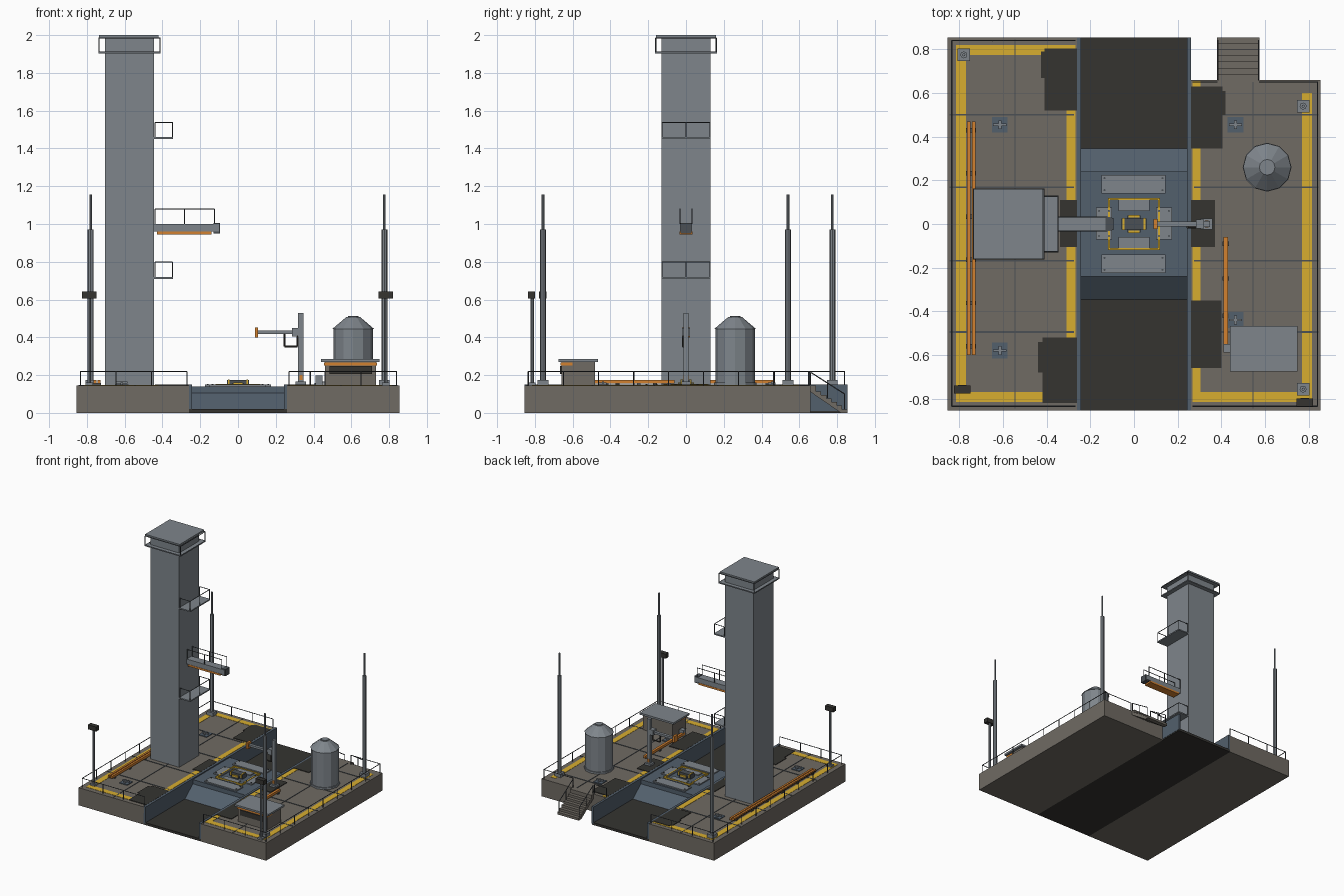
import bpy, bmesh, math
from mathutils import Vector, Matrix

if "Cube" in bpy.data.objects:
    bpy.data.objects.remove(bpy.data.objects["Cube"])


def mat(name, r, g, b):
    m = bpy.data.materials.new(name)
    m.diffuse_color = (r, g, b, 1)
    m.use_nodes = True
    m.node_tree.nodes["Principled BSDF"].inputs["Base Color"].default_value = m.diffuse_color
    return m


CONCRETE = mat("concrete", .16, .145, .125)
STEEL = mat("steel", .21, .235, .26)
BLUE = mat("blue_steel", .085, .115, .15)
DARK = mat("scorched", .035, .034, .03)
RAIL = mat("rail_grey", .07, .08, .09)
YELLOW = mat("yellow_paint", .68, .42, .03)
ORANGE = mat("orange_paint", .65, .22, .03)
DECK = 0.145


class Part:
    """Collects primitives into one named mesh object."""
    def __init__(self, name, material):
        self.name, self.material, self.bm = name, material, bmesh.new()

    def box(self, x0, x1, y0, y1, z0, z1):
        m = Matrix.Translation(((x0+x1)/2, (y0+y1)/2, (z0+z1)/2)) @ Matrix.Diagonal((x1-x0, y1-y0, z1-z0, 1))
        bmesh.ops.create_cube(self.bm, size=1, matrix=m)
        return self

    def cyl(self, x, y, z0, z1, r0, r1=None, n=8):
        bmesh.ops.create_cone(self.bm, cap_ends=True, segments=n, radius1=r0, radius2=r0 if r1 is None else r1,
                              depth=z1-z0, matrix=Matrix.Translation((x, y, (z0+z1)/2)))
        return self

    def rod(self, a, b, r=.003, n=6):
        a, b = Vector(a), Vector(b)
        m = Matrix.Translation((a+b)/2) @ (b-a).to_track_quat('Z', 'Y').to_matrix().to_4x4()
        bmesh.ops.create_cone(self.bm, cap_ends=True, segments=n, radius1=r, radius2=r, depth=(b-a).length, matrix=m)
        return self

    def prism(self, yz, x0, x1):
        vs = [self.bm.verts.new((x0, y, z)) for y, z in yz]
        f = self.bm.faces.new(vs)
        ext = bmesh.ops.extrude_face_region(self.bm, geom=[f])["geom"]
        bmesh.ops.translate(self.bm, vec=(x1-x0, 0, 0), verts=[v for v in ext if isinstance(v, bmesh.types.BMVert)])
        return self

    def railing(self, pts, z, h, step=.19, levels=(1,)):
        for (ax, ay), (bx, by) in zip(pts, pts[1:]):
            a, b = Vector((ax, ay, z)), Vector((bx, by, z))
            for k in levels:
                up = Vector((0, 0, h*k))
                self.rod(a+up, b+up)
            n = max(1, round((b-a).length/step))
            for i in range(n+1):
                p = a.lerp(b, i/n)
                self.rod(p, p+Vector((0, 0, h)))
        return self

    def done(self):
        bmesh.ops.recalc_face_normals(self.bm, faces=self.bm.faces)
        me = bpy.data.meshes.new(self.name)
        self.bm.to_mesh(me)
        self.bm.free()
        me.materials.append(self.material)
        ob = bpy.data.objects.new(self.name, me)
        bpy.context.collection.objects.link(ob)
        return ob


# concrete decks
Part("left_deck", CONCRETE).box(-.855, -.26, -.855, .855, 0, DECK).done()
Part("right_deck", CONCRETE).box(.26, .855, -.855, .66, 0, DECK).done()

# stairs at the back of the right deck
N = 7
prof = [(.66, .11), (.66, DECK)]
for i in range(N):
    y, z = .66+.195*i/N, DECK*(1-(i+.6)/(N+.6))
    prof += [(y, z), (y+.195/N, z)] if i else [(.66+.195/N, DECK)]
prof += [(.855, 0), (.82, 0)]
Part("stairs", CONCRETE).prism(prof, .38, .575).done()
p = Part("stair_rails", RAIL)
for x in (.385, .57):
    p.rod((x, .66, .215), (x, .84, .10))
    for t in (0, .5, 1):
        y = .66+.18*t
        p.rod((x, y, DECK*(1-t)*.95+.01), (x, y, .215-.115*t))
p.done()

# flame trench: floor, side liners, deflector
Part("trench_floor", DARK).box(-.26, .26, -.855, .855, 0, .02).done()
p = Part("trench_liners", BLUE)
for s in (-1, 1):
    p.box(*sorted((s*.243, s*.262)), -.855, .855, .01, DECK+.004)
p.done()
Part("flame_deflector", BLUE).prism([(-.345, .02), (-.24, .105), (.24, .105), (.345, .02)], -.243, .243).done()

# launch table with plates, bolts, marked square and central mount
Part("launch_table", BLUE).box(-.265, .265, -.24, .24, .105, .14).done()
plates = [(-.15, .145, .14, .225), (-.15, .145, -.225, -.14), (-.175, -.10, -.07, .075), (.10, .175, -.07, .075)]
p, b = Part("table_plates", STEEL), Part("plate_bolts", RAIL)
for x0, x1, y0, y1 in plates:
    p.box(x0, x1, y0, y1, .14, .149)
    for x in (x0+.015, x1-.015):
        for y in (y0+.015, y1-.015):
            b.cyl(x, y, .149, .154, .005, n=6)
p.box(-.07, .07, -.12, -.06, .14, .147).box(-.07, .07, .06, .12, .14, .147).done()
b.done()
p = Part("table_marking", YELLOW)
for s in (-1, 1):
    p.box(-.12, .12, s*.115-.005, s*.115+.005, .14, .152)
    p.box(s*.115-.005, s*.115+.005, -.12, .12, .14, .152)
p.done()
Part("central_mount", RAIL).box(-.058, .058, -.025, .025, .14, .175).box(-.03, .03, -.04, .04, .14, .158).done()
p = Part("mount_clamps", YELLOW)
for s in (-1, 1):
    p.box(s*.048-.004, s*.048+.004, -.028, .028, .15, .178)
    p.box(-.025, .025, s*.036-.006, s*.036+.006, .15, .162)
p.done()

# painted borders and slab joints
p = Part("yellow_borders", YELLOW)
T = DECK+.002
for x0, x1, y0, y1 in [(-.815, -.77, -.815, .82), (-.31, -.268, -.815, .82), (-.77, -.31, -.815, -.77), (-.77, -.31, .775, .82),
                       (.268, .305, -.815, .655), (.77, .815, -.815, .60), (.305, .77, -.815, -.77)]:
    p.box(x0, x1, y0, y1, DECK-.005, T)
p.done()
p = Part("slab_joints", RAIL)
for s in (-1, 1):
    for y in (-.495, -.168, .168, .5):
        p.box(*sorted((s*.275, s*.845)), y-.004, y+.004, DECK-.005, T+.001)
    p.box(s*.545-.003, s*.545+.003, -.845, .845 if s < 0 else .65, DECK-.005, T+.001)
p.done()
p = Part("scorch_patches", DARK)
for x0, x1, y0, y1 in [(-.41, -.262, .52, .805), (-.425, -.41, .67, .79), (-.34, -.262, -.105, .11),
                       (-.42, -.262, -.82, -.52), (-.44, -.42, -.68, -.54), (.262, .405, .345, .63), (.405, .42, .5, .61),
                       (.262, .372, -.105, .11), (.262, .402, -.66, -.35)]:
    p.box(x0, x1, y0, y1, DECK-.005, T+.003)
p.done()

# perimeter railings
p = Part("deck_railings", RAIL)
p.railing([(-.27, .84), (-.835, .84), (-.835, -.835), (-.27, -.835)], DECK, .075)
p.railing([(.27, .65), (.38, .65)], DECK, .075)
p.railing([(.575, .65), (.84, .65), (.84, -.835), (.27, -.835)], DECK, .075)
p.done()

# service tower, roof and roof gallery
Part("service_tower", STEEL).box(-.705, -.445, -.13, .13, DECK, 1.985).done()
Part("tower_roof", STEEL).box(-.735, -.42, -.16, .16, 1.984, 2.0).done()
g = [(-.735, -.16), (-.412, -.16), (-.412, .16), (-.735, .16), (-.735, -.16)]
Part("roof_gallery_rails", RAIL).railing(g, 1.91, .075, 1).railing(g, 1.908, .002, 1).done()
p = Part("roof_gallery_floor", STEEL)
p.box(-.738, -.409, -.163, -.13, 1.903, 1.911).box(-.738, -.409, .13, .163, 1.903, 1.911)
p.box(-.738, -.705, -.13, .13, 1.903, 1.911).box(-.445, -.409, -.13, .13, 1.903, 1.911).done()

# tower balconies
f, r = Part("balcony_floors", STEEL), Part("balcony_rails", RAIL)
for z in (.71, 1.45):
    f.box(-.445, -.345, -.13, .13, z, z+.01)
    r.railing([(-.44, -.127), (-.348, -.127), (-.348, .127), (-.44, .127)], z+.01, .078, .13)
f.done()
r.done()

# access arm
Part("access_arm", STEEL).box(-.445, -.10, -.032, .032, .96, 1.0).done()
Part("access_arm_head", RAIL).box(-.13, -.095, -.028, .028, .95, 1.004).done()
Part("access_arm_strip", ORANGE).box(-.43, -.14, -.034, .034, .945, .96).done()
p = Part("access_arm_rails", RAIL)
for y in (-.032, .032):
    p.railing([(-.44, y), (-.125, y)], 1.0, .08, .157)
p.done()

# lightning masts
p = Part("lightning_masts", STEEL)
for x, y in ((-.78, .775), (.775, .54), (.775, -.757)):
    p.box(x-.028, x+.028, y-.028, y+.028, DECK, .175)
    p.cyl(x, y, .175, .97, .016).cyl(x, y, .97, 1.155, .007)
p.done()

# floodlights
p, h = Part("floodlight_poles", STEEL), Part("floodlight_heads", DARK)
for x, y in ((-.787, -.755), (.782, -.815)):
    p.cyl(x, y, DECK, .61, .009).box(x-.02, x+.02, y-.018, y+.018, DECK, .16)
    h.box(x-.038, x+.038, y-.022, y+.016, .605, .642)
p.done()
h.done()

# storage tank
Part("tank", STEEL).cyl(.61, .26, DECK, .16, .112, n=12).cyl(.61, .26, .16, .445, .105, n=12).done()
Part("tank_roof", STEEL).cyl(.61, .26, .445, .508, .11, .036, n=12).cyl(.61, .26, .505, .513, .028, n=12).done()

# control hut
Part("control_hut", CONCRETE).box(.46, .73, -.66, -.483, DECK, .272).done()
Part("hut_roof", STEEL).box(.44, .75, -.675, -.467, .27, .285).done()
Part("hut_trim", ORANGE).box(.455, .735, -.665, -.60, .252, .266).done()
Part("hut_window", DARK).box(.485, .71, -.668, -.65, .205, .248).done()

# supply pipes and junction box
p = Part("supply_pipes", ORANGE)
for x in (-.758, -.735):
    p.box(x-.008, x+.008, -.60, .47, .155, .175)
p.box(.41, .43, -.57, -.06, .155, .175).done()
p = Part("pipe_supports", RAIL)
for i in range(6):
    y = -.56+i*.198
    p.box(-.77, -.725, y-.01, y+.01, DECK, .157)
for y in (-.42, -.25, -.09):
    p.box(.405, .435, y-.01, y+.01, DECK, .157)
p.done()
Part("junction_box", STEEL).box(.41, .447, -.588, -.55, DECK, .197).done()

# ground anchors
p, c = Part("anchor_plates", BLUE), Part("anchor_cleats", STEEL)
for x, y in ((-.615, .455), (.465, .455), (-.615, -.58), (.465, -.44)):
    p.box(x-.036, x+.036, y-.036, y+.036, DECK, .151)
    c.box(x-.007, x+.007, y-.02, y+.02, .151, .16).box(x-.03, x+.03, y-.005, y+.005, .156, .166)
p.done()
c.done()

# umbilical mast with short arm and hose loop
Part("umbilical_mast", STEEL).box(.318, .348, -.013, .013, DECK, .53).box(.305, .36, -.025, .025, DECK, .165).done()
Part("umbilical_pivot", ORANGE).box(.325, .341, -.017, .017, .175, .2).done()
Part("umbilical_arm", STEEL).box(.105, .29, -.012, .012, .418, .435).box(.285, .32, -.02, .02, .405, .45).done()
Part("umbilical_head", ORANGE).box(.09, .107, -.022, .022, .40, .452).done()
p = Part("umbilical_hose", DARK)
loop = [(.245, .42), (.245, .352), (.315, .352), (.315, .41)]
for (xa, za), (xb, zb) in zip(loop, loop[1:]):
    p.rod((xa, -.015, za), (xb, -.015, zb), .006)
p.done()
